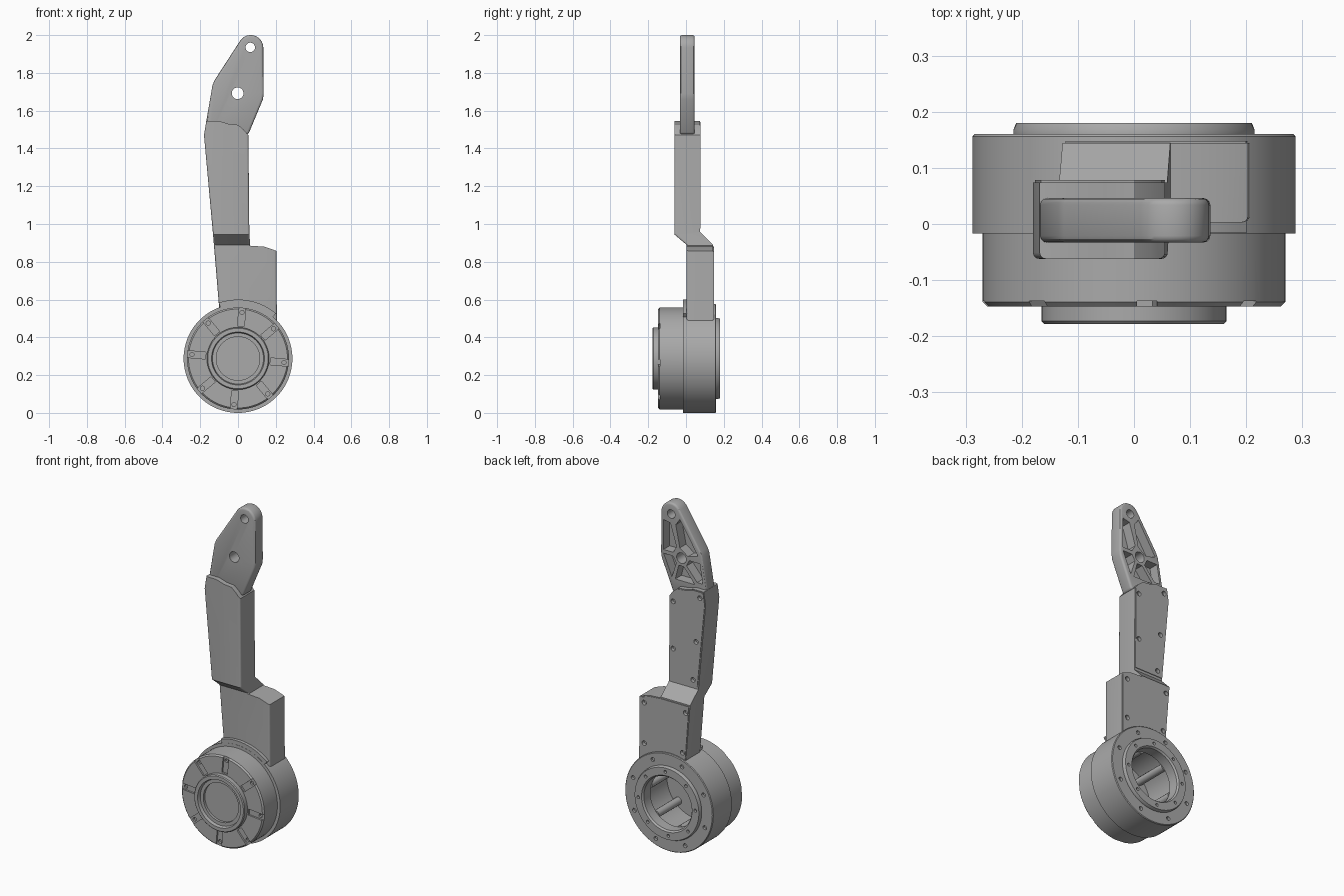
import bpy, bmesh
from math import sin, cos, pi, radians

cube = bpy.data.objects.get("Cube")
if cube:
    bpy.data.objects.remove(cube)

grey = bpy.data.materials.new("plain_grey")
grey.use_nodes = True
grey.diffuse_color = (0.4, 0.4, 0.4, 1)
grey.node_tree.nodes["Principled BSDF"].inputs["Base Color"].default_value = (0.4, 0.4, 0.4, 1)

HUB_Z = 0.288


def finish(name, bm):
    bmesh.ops.recalc_face_normals(bm, faces=bm.faces)
    mesh = bpy.data.meshes.new(name)
    bm.to_mesh(mesh)
    bm.free()
    mesh.materials.append(grey)
    obj = bpy.data.objects.new(name, mesh)
    bpy.context.collection.objects.link(obj)
    return obj


def prisms(name, shapes):
    """Each shape is an x-z outline with its front and back y."""
    bm = bmesh.new()
    for pts, front, back in shapes:
        a = [bm.verts.new((x, front, z)) for x, z in pts]
        b = [bm.verts.new((x, back, z)) for x, z in pts]
        bm.faces.new(a)
        bm.faces.new(b[::-1])
        for i in range(len(a)):
            j = (i + 1) % len(a)
            bm.faces.new((a[i], b[i], b[j], a[j]))
    return finish(name, bm)


def arc(x, z, r, start, end, n):
    angles = [radians(start + (end - start) * i / n) for i in range(n + 1)]
    return [(x + r * cos(a), z + r * sin(a)) for a in angles]


def circle(x, z, r, n=20):
    return arc(x, z, r, 0, 360, n)[:-1]


def ring_of_circles(count, dist, r, offset=0):
    turns = [radians(offset) + 2 * pi * i / count for i in range(count)]
    return [circle(dist * cos(t), HUB_Z + dist * sin(t), r, 14) for t in turns]


def lathe(name, profile, n=96):
    """Turn a radius-y profile around the hub axis."""
    bm = bmesh.new()
    verts = [bm.verts.new((r, y, 0)) for r, y in profile]
    edges = [bm.edges.new(pair) for pair in zip(verts, verts[1:])]
    bmesh.ops.spin(bm, geom=verts + edges, cent=(0, 0, 0), axis=(0, 1, 0),
                   angle=2 * pi, steps=n, use_duplicate=False)
    bmesh.ops.remove_doubles(bm, verts=bm.verts, dist=0.0001)
    bmesh.ops.translate(bm, vec=(0, 0, HUB_Z), verts=bm.verts)
    return finish(name, bm)


def apply_modifier(obj, mod):
    bpy.context.view_layer.objects.active = obj
    bpy.ops.object.modifier_apply(modifier=mod.name)


def combine(obj, tool, operation="DIFFERENCE"):
    mod = obj.modifiers.new("cut", "BOOLEAN")
    mod.operation, mod.object, mod.solver = operation, tool, "EXACT"
    apply_modifier(obj, mod)
    bpy.data.objects.remove(tool)


def cut(obj, shapes):
    combine(obj, prisms("cutter", shapes))


def bevel(obj, width, segments=2):
    mod = obj.modifiers.new("bevel", "BEVEL")
    mod.width, mod.segments, mod.angle_limit = width, segments, radians(60)
    mod.limit_method = "ANGLE"
    apply_modifier(obj, mod)


def smooth(obj):
    bpy.ops.object.select_all(action="DESELECT")
    obj.select_set(True)
    bpy.context.view_layer.objects.active = obj
    bpy.ops.object.shade_smooth_by_angle(angle=radians(30))


# Round joint housing, hollow from the back
hub = lathe("joint_housing", [
    (0, -0.145), (0.115, -0.145), (0.115, -0.16), (0.135, -0.16), (0.14, -0.178),
    (0.16, -0.178), (0.165, -0.173), (0.165, -0.147), (0.262, -0.147),
    (0.27, -0.139), (0.27, -0.017), (0.288, -0.017), (0.288, 0.156),
    (0.284, 0.16), (0.215, 0.16), (0.215, 0.168), (0.21, 0.18), (0.165, 0.18),
    (0.157, 0.17), (0.157, 0.11), (0.195, 0.11), (0.195, -0.1), (0, -0.1)])

# Radial grooves on the front, each with a screw hole
grooves = []
for i in range(8):
    a = radians(85 + 45 * i)
    corners = [(0.172, -0.018), (0.3, -0.018), (0.3, 0.018), (0.172, 0.018)]
    grooves.append(([(u * cos(a) - v * sin(a), HUB_Z + u * sin(a) + v * cos(a))
                     for u, v in corners], -0.2, -0.137))
cut(hub, grooves)
cut(hub, [(c, -0.2, -0.125) for c in ring_of_circles(8, 0.245, 0.011, 85)])
# Screw holes in the rear flange and rear ring
cut(hub, [(c, 0.145, 0.2) for c in ring_of_circles(8, 0.25, 0.012, 20)])
cut(hub, [(c, 0.165, 0.2) for c in ring_of_circles(8, 0.187, 0.009, 42)])
smooth(hub)

# Screw posts inside the housing
smooth(prisms("inner_posts", [(c, -0.105, 0.112)
                              for c in ring_of_circles(6, 0.17, 0.022, 15)]))

# Raised collar where the arm meets the housing
collar = prisms("arm_collar", [
    (arc(0, HUB_Z, 0.312, 109, 50, 20) + arc(0, HUB_Z, 0.25, 50, 109, 20), -0.016, 0.03)])
smooth(collar)

# Cranked arm: front outline intersected with side outline
arm = prisms("arm", [([
    (-0.095, 0.5), (-0.13, 0.92), (-0.18, 1.47), (-0.168, 1.545), (-0.1, 1.545),
    (-0.05, 1.53), (0, 1.525), (0.03, 1.5), (0.055, 1.47), (0.06, 0.95),
    (0.065, 0.885), (0.14, 0.88), (0.203, 0.858), (0.206, 0.46)], -0.3, 0.3)])
side = prisms("side_outline", [([
    (0.003, 0.4), (0.003, 0.89), (-0.062, 0.945), (-0.062, 1.6),
    (0.074, 1.6), (0.074, 0.96), (0.144, 0.89), (0.144, 0.4)], -0.4, 0.4)])
side.rotation_euler.z = pi / 2
bpy.context.view_layer.update()
combine(arm, side, "INTERSECT")

# Round the long front edges of the arm
bm = bmesh.new()
bm.from_mesh(arm.data)
bm.normal_update()
front_edges = []
for e in bm.edges:
    if len(e.link_faces) == 2:
        n1, n2 = sorted((f.normal for f in e.link_faces), key=lambda n: n.y)
        if n1.y < -0.5 and abs(n2.x) > 0.8:
            front_edges.append(e)
bmesh.ops.bevel(bm, geom=front_edges, offset=0.022, segments=4, profile=0.5,
                affect="EDGES", clamp_overlap=True)
bm.to_mesh(arm.data)
bm.free()
smooth(arm)

# Rear cover plates with screw holes
covers = [
    ("upper_cover", 0.073, 0.078,
     [(-0.128, 0.975), (-0.176, 1.47), (-0.166, 1.54), (-0.1, 1.54), (-0.05, 1.526),
      (0, 1.52), (0.03, 1.495), (0.05, 1.47), (0.055, 0.975)],
     [(-0.145, 1.505), (0.03, 1.44), (-0.12, 1.24), (0.03, 1.16), (-0.1, 1.01)]),
    ("lower_cover", 0.143, 0.148,
     [(-0.098, 0.56), (-0.122, 0.882), (0.06, 0.882), (0.14, 0.875), (0.2, 0.854),
      (0.202, 0.48), (0.1, 0.5)],
     [(0.17, 0.83), (-0.1, 0.84), (-0.08, 0.6), (0.17, 0.59)])]
for name, front, back, outline, screws in covers:
    cover = prisms(name, [(outline, front, back)])
    holes = [(circle(x, z, 0.014), front - 0.01, back + 0.02) for x, z in screws]
    cut(cover, holes)
    cut(arm, [(circle(x, z, 0.014), back - 0.02, back + 0.02) for x, z in screws])
    smooth(cover)

# Flat end link with two pivot holes
link = prisms("end_link", [(
    [(-0.155, 1.46), (-0.167, 1.55), (-0.135, 1.735), (-0.125, 1.76)]
    + arc(0.067, 1.933, 0.067, 145, 0, 16)
    + [(0.136, 1.69), (0.132, 1.66), (0.055, 1.475)], -0.033, 0.046)])
bevel(link, 0.012, 3)

# Ribbed pockets on the back of the link
pockets = [
    [(-0.11, 1.732), (0.008, 1.918), (0.035, 1.88), (0.008, 1.75), (-0.045, 1.712)],
    [(0.115, 1.712), (0.115, 1.89), (0.07, 1.88), (0.03, 1.75), (0.052, 1.712)],
    [(-0.122, 1.69), (-0.052, 1.69), (-0.036, 1.655), (-0.105, 1.575), (-0.142, 1.575)],
    [(-0.018, 1.645), (0.016, 1.645), (0.038, 1.558), (-0.09, 1.558)],
    [(0.052, 1.69), (0.114, 1.69), (0.06, 1.565), (0.032, 1.655)]]
cut(link, [(p, -0.012, 0.1) for p in pockets])
cut(link, [(circle(0.065, 1.935, 0.025, 32), -0.1, 0.1),
           (circle(-0.002, 1.692, 0.031, 32), -0.1, 0.1)])
smooth(link)
